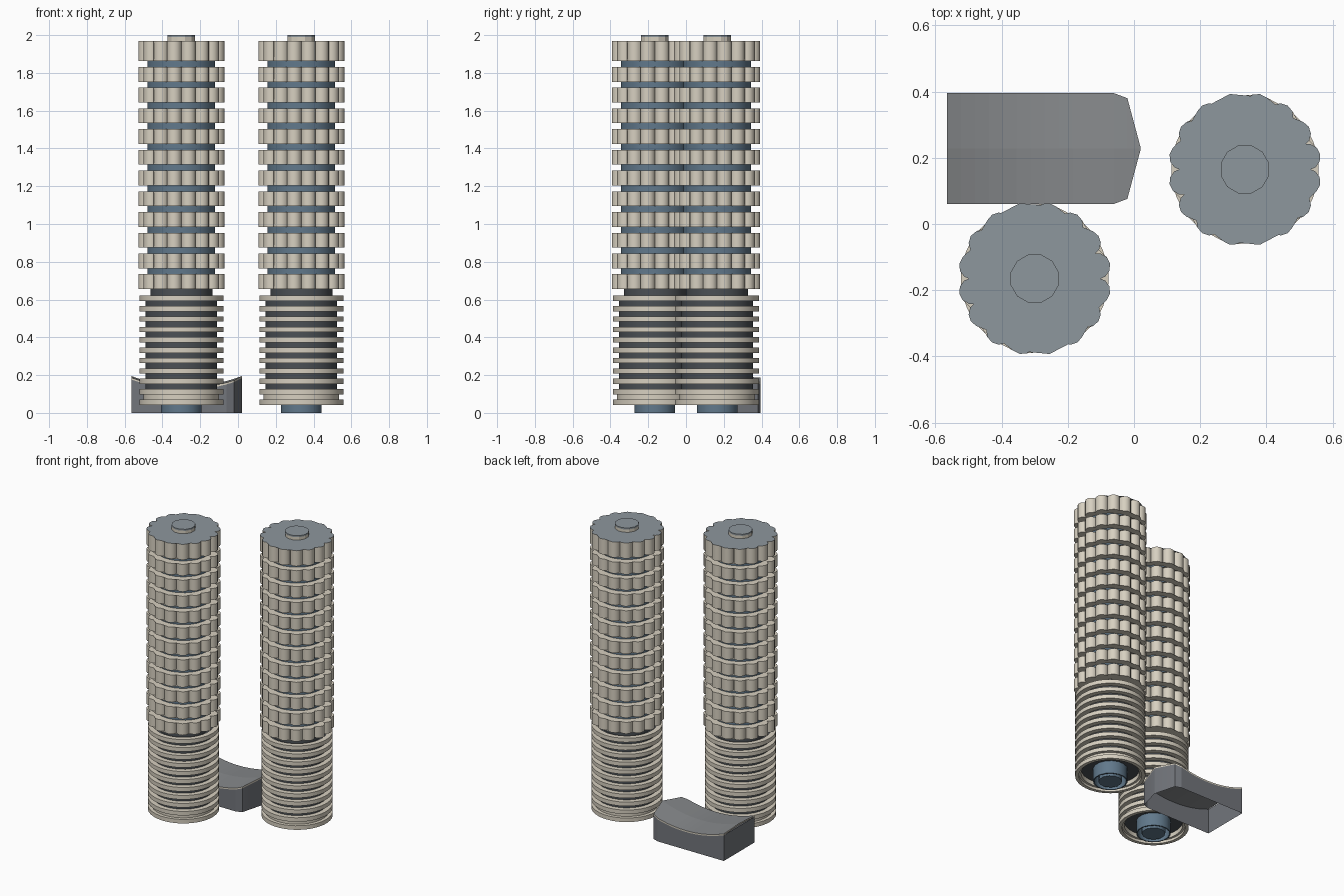
import bpy, bmesh, math
from math import sin, cos, pi

if "Cube" in bpy.data.objects:
    bpy.data.objects.remove(bpy.data.objects["Cube"])


def material(name, rgb):
    m = bpy.data.materials.new(name)
    m.diffuse_color = (*rgb, 1)
    m.use_nodes = True
    m.node_tree.nodes["Principled BSDF"].inputs["Base Color"].default_value = m.diffuse_color
    return m


CREAM = material("concrete", (0.68, 0.63, 0.53))
GLASS = material("glass", (0.12, 0.19, 0.26))
DARK = material("dark_core", (0.07, 0.08, 0.09))
ROOF = material("roof_grey", (0.27, 0.31, 0.34))
WALL = material("hall_grey", (0.17, 0.18, 0.20))
SLAB = material("hall_roof", (0.24, 0.25, 0.26))


def finish(name, bm, mats, loc=(0, 0, 0), smooth=30):
    bmesh.ops.recalc_face_normals(bm, faces=bm.faces[:])
    me = bpy.data.meshes.new(name)
    bm.to_mesh(me)
    bm.free()
    for m in mats:
        me.materials.append(m)
    if smooth:
        me.shade_smooth()
        me.set_sharp_from_angle(angle=math.radians(smooth))
    ob = bpy.data.objects.new(name, me)
    ob.location = loc
    bpy.context.collection.objects.link(ob)
    return ob


def circle(r, n):
    return [(r * cos(2 * pi * (i + .5) / n), r * sin(2 * pi * (i + .5) / n)) for i in range(n)]


def scallop(n=16, rc=0.192, r=0.040, seg=6):
    # n rounded balconies, arcs meeting in the notches
    pts = []
    spread = pi / 2 + 0.13 - 0.05
    for k in range(n):
        a = 2 * pi * (k + .5) / n
        for j in range(seg + 1):
            t = a - spread + 2 * spread * j / seg
            pts.append((rc * cos(a) + r * cos(t), rc * sin(a) + r * sin(t)))
    return pts


def prism(bm, pts, z0, z1, bottom=True, top=True):
    lo = [bm.verts.new((x, y, z0)) for x, y in pts]
    hi = [bm.verts.new((x, y, z1)) for x, y in pts]
    n = len(pts)
    for i in range(n):
        j = (i + 1) % n
        bm.faces.new((lo[i], lo[j], hi[j], hi[i]))
    if bottom:
        bm.faces.new(lo[::-1])
    return bm.faces.new(hi) if top else None


def tube(bm, ro, ri, z0, z1, n):
    loops = [[bm.verts.new((x, y, z)) for x, y in circle(r, n)]
             for r, z in ((ro, z0), (ro, z1), (ri, z1), (ri, z0))]
    for a, b in zip(loops, loops[1:] + loops[:1]):
        for i in range(n):
            j = (i + 1) % n
            bm.faces.new((a[i], a[j], b[j], b[i]))


def tower(side, x, y):
    loc = (x, y, 0)
    # central service core, showing at the roof and the ground
    bm = bmesh.new()
    prism(bm, circle(0.075, 12), 1.9, 2.0)
    finish(side + "_core_cap", bm, [CREAM], loc, 0).data.polygons[-1].material_index = 0
    bm = bmesh.new()
    prism(bm, circle(0.0752, 12), 1.99, 2.0005)
    finish(side + "_core_roof", bm, [ROOF], loc, 0)
    bm = bmesh.new()
    prism(bm, circle(0.075, 12), 0, 0.10)
    tube(bm, 0.11, 0.102, 0, 0.10, 16)
    finish(side + "_lobby", bm, [GLASS], loc)
    # parking drum with stacked deck rings
    bm = bmesh.new()
    prism(bm, circle(0.19, 32), 0.09, 0.61)
    prism(bm, circle(0.165, 32), 0.60, 0.665)
    finish(side + "_parking_drum", bm, [DARK], loc)
    bm = bmesh.new()
    for i in range(11):
        z = 0.043 + i * 0.055
        tube(bm, 0.223, 0.188 if i else 0.2, z, z + 0.028, 40)
    tube(bm, 0.2, 0.185, 0.06, 0.10, 40)
    finish(side + "_parking_decks", bm, [CREAM], loc)
    # apartment glass and scalloped balcony bands
    bm = bmesh.new()
    prism(bm, circle(0.18, 32), 0.66, 1.94)
    finish(side + "_apartment_glass", bm, [GLASS], loc)
    bm = bmesh.new()
    pts = scallop()
    for i in range(12):
        z = 0.655 + i * 0.1098
        cap = prism(bm, pts, z, z + (0.079 if i < 11 else 0.107))
    cap.material_index = 1
    finish(side + "_balconies", bm, [CREAM, ROOF], loc, 40)


tower("left", -0.300, -0.165)
tower("right", 0.335, 0.165)

# low hall: pointed east end, saddle roof, open underneath
CX, CY = -0.272, 0.228


def roof_z(x, y):
    return 0.140 + 0.055 * ((x - CX) / 0.293) ** 2 - 0.008 * abs(y - CY) / 0.167


N = 12
stations = [(-0.565 + 0.505 * i / N, 0.167) for i in range(N + 1)] + [(-0.02, 0.152), (0.02, 0.003)]
edge = [(x, CY - h) for x, h in stations] + [(x, CY + h) for x, h in reversed(stations)]

bm = bmesh.new()
lo = [bm.verts.new((x, y, 0)) for x, y in edge]
hi = [bm.verts.new((x, y, roof_z(x, y) - 0.010)) for x, y in edge]
for i in range(len(edge)):
    j = (i + 1) % len(edge)
    bm.faces.new((lo[i], lo[j], hi[j], hi[i]))
finish("hall_walls", bm, [WALL], smooth=20)

bm = bmesh.new()
layers = []
for dz in (0, -0.010):
    layers.append([[bm.verts.new((x, CY + s * h, roof_z(x, CY + s * h) + dz)) for s in (-1, 0, 1)]
                   for x, h in stations])
for g, grid in enumerate(layers):
    for a, b in zip(grid, grid[1:]):
        for k in (0, 1):
            bm.faces.new((a[k], b[k], b[k + 1], a[k + 1]))
for f in bm.faces:
    f.material_index = 1
top, under = layers
rims = [[r[0] for r in g] + [g[-1][1]] + [r[2] for r in reversed(g)] + [g[0][1]] for g in (top, under)]
for i in range(len(rims[0])):
    j = (i + 1) % len(rims[0])
    bm.faces.new((rims[0][i], rims[0][j], rims[1][j], rims[1][i]))
finish("hall_roof", bm, [CREAM, SLAB], smooth=0)
